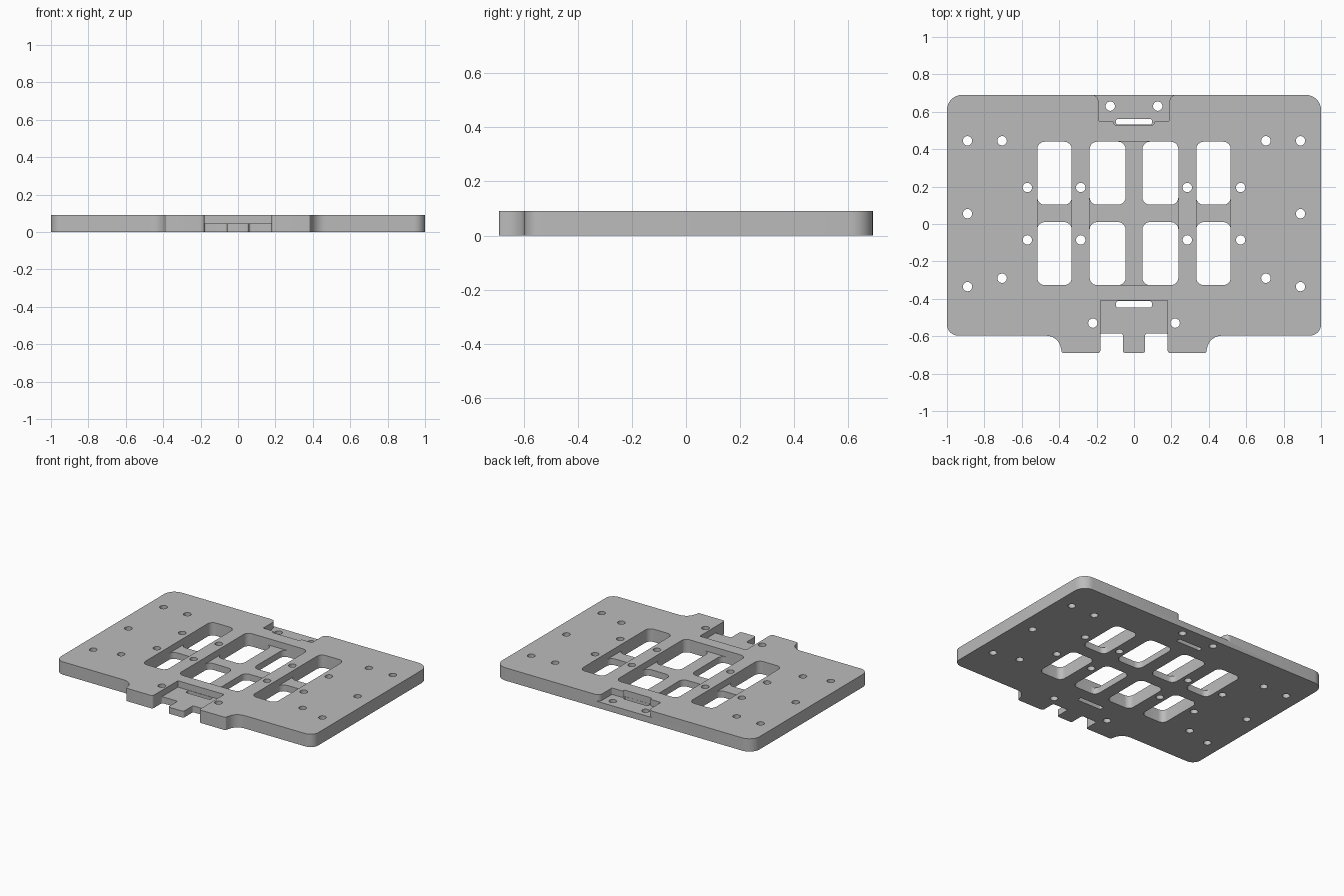
import bpy, bmesh, math
from mathutils import Vector

if "Cube" in bpy.data.objects:
    bpy.data.objects.remove(bpy.data.objects["Cube"], do_unlink=True)

THICK = 0.09
FLOOR = 0.045


def rounded(corners, steps=8):
    """Turn (x, y, radius) corners into a polygon with arc corners."""
    out = []
    for i, (x, y, r) in enumerate(corners):
        p = Vector((x, y))
        a = (Vector(corners[i - 1][:2]) - p).normalized()
        b = (Vector(corners[(i + 1) % len(corners)][:2]) - p).normalized()
        if r == 0:
            out.append(p)
            continue
        half = a.angle(b) / 2
        centre = p + (a + b).normalized() * (r / math.sin(half))
        start = p + a * (r / math.tan(half)) - centre
        end = p + b * (r / math.tan(half)) - centre
        for k in range(steps + 1):
            t = k / steps
            sweep = math.pi - 2 * half
            v = (start * math.sin((1 - t) * sweep) + end * math.sin(t * sweep)) / math.sin(sweep)
            out.append(centre + v)
    return out


def mirrored(half):
    return half + [(-x, y, r) for x, y, r in reversed(half)]


def box(x0, x1, y0, y1, r):
    return rounded([(x0, y0, r), (x1, y0, r), (x1, y1, r), (x0, y1, r)])


def circle(x, y, r=0.025, n=24):
    return [Vector((x + r * math.cos(k * math.tau / n), y + r * math.sin(k * math.tau / n)))
            for k in range(n)]


def prisms(name, outlines, z0, z1):
    """One object made of straight prisms, one for each outline."""
    bm = bmesh.new()
    for pts in outlines:
        face = bm.faces.new([bm.verts.new((p.x, p.y, z0)) for p in pts])
        top = bmesh.ops.extrude_face_region(bm, geom=[face])["geom"]
        bmesh.ops.translate(bm, vec=(0, 0, z1 - z0),
                            verts=[g for g in top if isinstance(g, bmesh.types.BMVert)])
    bmesh.ops.recalc_face_normals(bm, faces=bm.faces)
    mesh = bpy.data.meshes.new(name)
    bm.to_mesh(mesh)
    bm.free()
    obj = bpy.data.objects.new(name, mesh)
    bpy.context.scene.collection.objects.link(obj)
    return obj


# Plate outline with side tabs and a central tongue at the front
plate = prisms("mounting_plate", [rounded(mirrored([
    (0.06, -0.69, 0.015), (0.06, -0.585, 0.01), (0.18, -0.585, 0.01),
    (0.18, -0.69, 0.015), (0.385, -0.69, 0.01), (0.405, -0.597, 0.08),
    (1.0, -0.597, 0.06), (1.0, 0.69, 0.08)]))], 0, THICK)

# Half-depth pockets: window bays, front tongue bay and flared back bay
BAYS = [(-0.517, -0.333), (-0.237, 0.237), (0.333, 0.517)]
pockets = [box(a, b, -0.327, 0.44, 0.04) for a, b in BAYS]
pockets.append(box(-0.18, 0.18, -0.8, -0.41, 0))
pockets.append(rounded(mirrored([
    (0.107, 0.53, 0.008), (0.107, 0.55, 0.008), (0.19, 0.55, 0.008),
    (0.19, 0.69, 0.035), (0.225, 0.69, 0), (0.225, 0.8, 0)])))

# Openings right through: windows, slots and screw holes
openings = []
for a, b in [(-0.517, -0.333), (-0.237, -0.045), (0.045, 0.237), (0.333, 0.517)]:
    openings += [box(a, b, -0.327, 0.01, 0.04), box(a, b, 0.103, 0.44, 0.04)]
openings += [box(-0.095, 0.095, -0.447, -0.413, 0.008),
             box(-0.095, 0.095, 0.531, 0.562, 0.008)]
HOLES = [(0.89, 0.445), (0.705, 0.445), (0.89, 0.055), (0.89, -0.335),
         (0.705, -0.29), (0.57, 0.195), (0.57, -0.085), (0.285, 0.195),
         (0.285, -0.085), (0.22, -0.53), (0.127, 0.63)]
openings += [circle(s * x, y) for x, y in HOLES for s in (-1, 1)]

# Cut the pockets and openings
bpy.context.view_layer.objects.active = plate
for cutter in (prisms("opening_cutter", openings, -0.1, 0.2),
               prisms("pocket_cutter", pockets, FLOOR, 0.2)):
    cutter.hide_render = True
    mod = plate.modifiers.new("cut", "BOOLEAN")
    mod.operation = "DIFFERENCE"
    mod.solver = "EXACT"
    mod.object = cutter
    bpy.ops.object.modifier_apply(modifier=mod.name)
    bpy.data.objects.remove(cutter, do_unlink=True)

# Plain grey finish
grey = bpy.data.materials.new("plain_grey")
grey.use_nodes = True
colour = (0.5, 0.5, 0.5, 1)
grey.diffuse_color = colour
grey.node_tree.nodes["Principled BSDF"].inputs["Base Color"].default_value = colour
plate.data.materials.clear()
plate.data.materials.append(grey)

bpy.ops.object.select_all(action="DESELECT")
plate.select_set(True)
bpy.ops.object.shade_smooth_by_angle(angle=math.radians(30))
